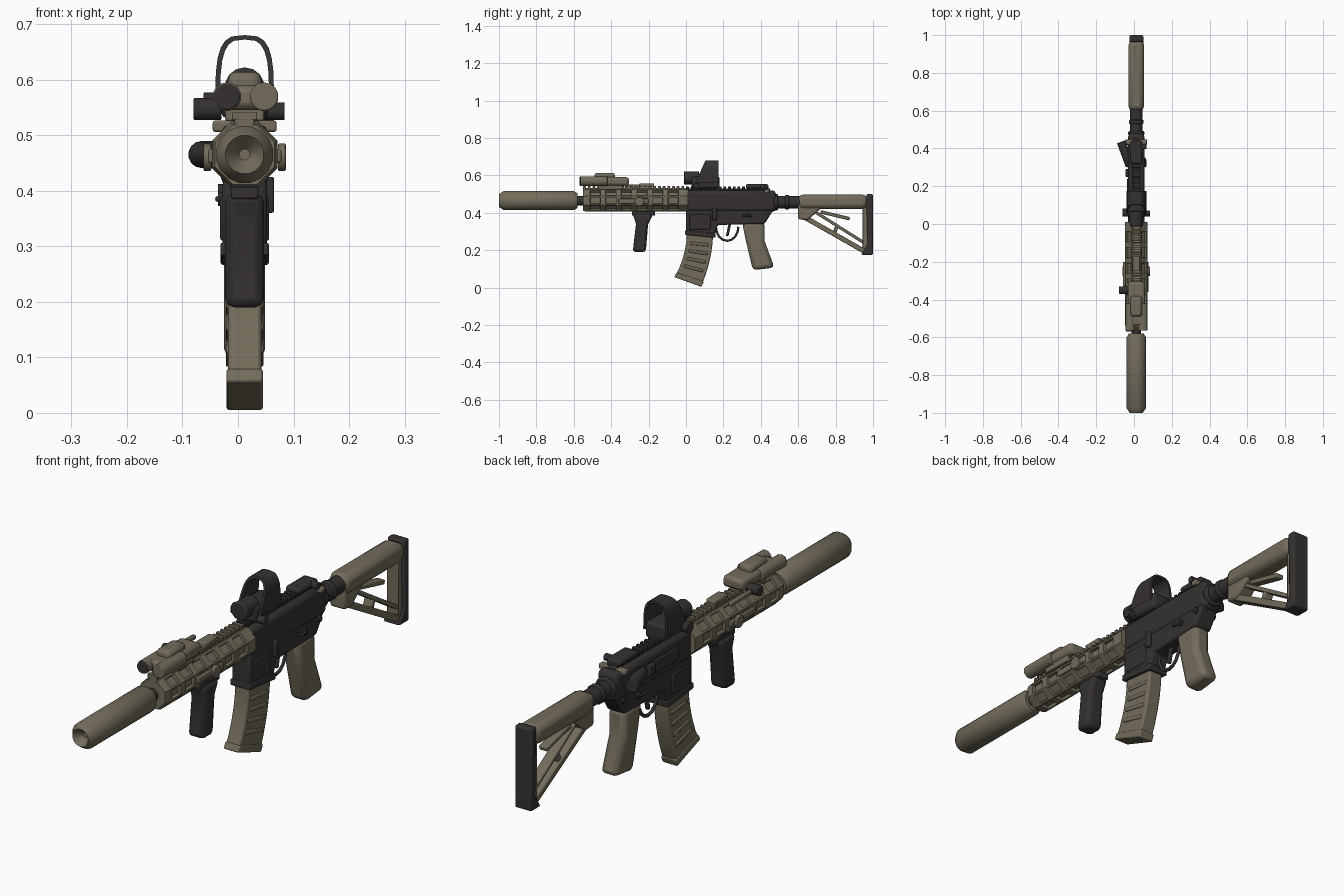
import bpy, bmesh, math
from mathutils import Vector, Matrix

cube = bpy.data.objects.get("Cube")
if cube:
    bpy.data.objects.remove(cube, do_unlink=True)


def material(name, rgb):
    mat = bpy.data.materials.new(name)
    mat.use_nodes = True
    mat.diffuse_color = (*rgb, 1)
    mat.node_tree.nodes["Principled BSDF"].inputs["Base Color"].default_value = (*rgb, 1)
    return mat


TAN = material("dusty tan", (.17, .15, .105))
DARK = material("charcoal", (.035, .03, .03))
CENTRE = .012
BORE = .465
parts = []


def finish(name, bm, mat, soft=0):
    bmesh.ops.recalc_face_normals(bm, faces=bm.faces[:])
    mesh = bpy.data.meshes.new(name)
    bm.to_mesh(mesh)
    bm.free()
    mesh.materials.append(mat)
    part = bpy.data.objects.new(name, mesh)
    bpy.context.collection.objects.link(part)
    if soft:
        bevel = part.modifiers.new("bevel", "BEVEL")
        bevel.width, bevel.segments, bevel.limit_method = soft, 2, "ANGLE"
    parts.append(part)


def prism(name, profile, width, mat, soft=.004, x=CENTRE):
    """Extrude a side profile of (y, z) points across x."""
    bm = bmesh.new()
    face = bm.faces.new([bm.verts.new((x - width / 2, y, z)) for y, z in profile])
    geom = bmesh.ops.extrude_face_region(bm, geom=[face])["geom"]
    moved = [item for item in geom if isinstance(item, bmesh.types.BMVert)]
    bmesh.ops.translate(bm, vec=(width, 0, 0), verts=moved)
    finish(name, bm, mat, soft)


def block(name, front, back, bottom, top, width, mat, soft=.004, x=CENTRE):
    profile = [(front, bottom), (back, bottom), (back, top), (front, top)]
    prism(name, profile, width, mat, soft, x)


def beam(name, start, end, thick, width, mat):
    start, end = Vector(start), Vector(end)
    side = (end - start).orthogonal().normalized() * thick / 2
    prism(name, [start + side, end + side, end - side, start - side], width, mat)


def limb(name, stations, width, mat, soft):
    """Downward part; each station is y, z, depth and tilt of the section."""
    front = [(y - d / 2, z + tilt * d / 2) for y, z, d, tilt in stations]
    back = [(y + d / 2, z - tilt * d / 2) for y, z, d, tilt in stations]
    prism(name, front + back[::-1], width, mat, soft)


def rod(name, start, end, radius, mat):
    start, end = Vector(start), Vector(end)
    turn = (end - start).to_track_quat("Z", "Y").to_matrix().to_4x4()
    bm = bmesh.new()
    bmesh.ops.create_cone(bm, cap_ends=True, segments=14, radius1=radius, radius2=radius,
                          depth=(end - start).length,
                          matrix=Matrix.Translation((start + end) / 2) @ turn)
    finish(name, bm, mat, soft=radius / 8)


def axial(name, front, back, radius, mat, x=CENTRE, z=BORE):
    rod(name, (x, front, z), (x, back, z), radius, mat)


def knob(name, inner, outer, y, z, radius, mat):
    rod(name, (inner, y, z), (outer, y, z), radius, mat)


def lathe(name, stations, sides, mat, sockets=()):
    """Rings of (y, radius) round the bore; socket bands get recessed panels."""
    bm = bmesh.new()
    angles = [math.tau * (i + .5) / sides for i in range(sides)]
    rings = [[bm.verts.new((CENTRE + r * math.cos(a), y, BORE + r * math.sin(a))) for a in angles]
             for y, r in stations]
    panels = []
    for band, (ring, following) in enumerate(zip(rings, rings[1:])):
        for i in range(sides):
            face = bm.faces.new((ring[i - 1], ring[i], following[i], following[i - 1]))
            if band in sockets:
                panels.append(face)
    bm.faces.new(rings[0])
    bm.faces.new(rings[-1])
    bmesh.ops.recalc_face_normals(bm, faces=bm.faces[:])
    if panels:
        bmesh.ops.inset_individual(bm, faces=panels, thickness=.01)
        bmesh.ops.inset_individual(bm, faces=panels, thickness=.002, depth=-.012)
    finish(name, bm, mat)


def toothed_rail(name, front, back, bottom, mat):
    block(name, front, back, bottom, bottom + .02, width=.036, mat=mat)
    pitch = .025
    for i in range(int((back - front) / pitch)):
        start = front + i * pitch
        block(name + "_tooth", start, start + pitch * .6, bottom + .015, bottom + .03,
              width=.045, mat=mat, soft=.002)


# Suppressor with dished face, and barrel
lathe("suppressor", [(-.97, .01), (-1, .035), (-.975, .052), (-.6, .052), (-.58, .04)], sides=16, mat=TAN)
axial("barrel", front=-.6, back=-.5, radius=.025, mat=DARK)

# Handguard: octagonal tube with recessed slots in regular bands
slot_count, guard_radius = 6, .064
bands = [(-.55, .058), (-.535, guard_radius)]
for i in range(slot_count):
    start = -.52 + i / 12
    bands += [(start, guard_radius), (start + .07, guard_radius)]
bands.append((.01, guard_radius))
lathe("handguard", bands, sides=8, mat=TAN, sockets=range(2, 2 + 2 * slot_count, 2))
toothed_rail("handguard_rail", front=-.55, back=0, bottom=.512, mat=TAN)
for side in (-1, 1):
    flank = CENTRE + side * .06
    knob("side_mount", flank, flank + side * .014, y=-.25, z=.46, radius=.025, mat=TAN)
    block("side_rail", front=-.36, back=-.2, bottom=.45, top=.475, width=.012, mat=TAN, x=flank)

# Foregrip
block("foregrip_mount", front=-.29, back=-.165, bottom=.385, top=.41, width=.05, mat=DARK)
limb("foregrip", [(-.23, .395, .11, 0), (-.235, .34, .065, 0), (-.25, .19, .07, 0)], width=.07,
     mat=DARK, soft=.016)

# Aiming module on the front rail, with twin emitters
block("module_body", front=-.54, back=-.305, bottom=.545, top=.59, width=.09, mat=TAN, soft=.014)
block("module_hump", front=-.49, back=-.38, bottom=.57, top=.614, width=.06, mat=TAN, soft=.014)
block("module_clamp", front=-.47, back=-.34, bottom=.525, top=.55, width=.07, mat=TAN)
for x in (-.02, .047):
    axial("emitter", front=-.565, back=-.42, radius=.026, mat=TAN, x=x, z=.569)
axial("dark_lens", front=-.569, back=-.56, radius=.024, mat=DARK, x=-.02, z=.569)
knob("module_knob", inner=-.03, outer=-.08, y=-.35, z=.547, radius=.02, mat=DARK)
block("clamp_lever", front=-.33, back=-.2, bottom=.535, top=.552, width=.016, mat=TAN, x=-.05)
block("cable_switch", front=-.25, back=-.17, bottom=.535, top=.556, width=.04, mat=TAN)

# Receiver
prism("lower_receiver", [(0, .42), (0, .285), (.15, .27), (.17, .335), (.42, .34), (.47, .42)],
      width=.08, mat=DARK, soft=.01)
block("upper_receiver", front=0, back=.48, bottom=.405, top=.52, width=.086, mat=DARK, soft=.018)
beam("magwell_lip", (-.005, .295), (.158, .278), thick=.024, width=.087, mat=DARK)
toothed_rail("receiver_rail", front=0, back=.45, bottom=.51, mat=DARK)
block("port_cover", front=.09, back=.24, bottom=.435, top=.488, width=.01, mat=DARK, x=-.032)
block("case_deflector", front=.25, back=.29, bottom=.44, top=.485, width=.03, mat=DARK, x=-.03)
rod("forward_assist", (-.022, .31, BORE), (-.068, .435, BORE), radius=.024, mat=DARK)
block("bolt_catch", front=.14, back=.165, bottom=.36, top=.425, width=.016, mat=DARK, x=.057)
for side in (-1, 1):
    wall, face = CENTRE + side * .03, CENTRE + side * .048
    knob("takedown_pin", wall, face, y=.43, z=.4, radius=.012, mat=DARK)
    knob("selector", wall, face, y=.34, z=.385, radius=.013, mat=DARK)
    block("selector_lever", front=.3, back=.345, bottom=.38, top=.39, width=.01, mat=DARK, x=face)
    block("magwell_panel", front=.02, back=.13, bottom=.31, top=.39, width=.008, mat=DARK,
          x=CENTRE + side * .04)
block("charging_handle", front=.42, back=.447, bottom=.506, top=.526, width=.115, mat=TAN)

# Trigger and its rounded guard
curve = bpy.data.curves.new("trigger_guard", "CURVE")
curve.dimensions, curve.bevel_depth, curve.bevel_resolution = "3D", .007, 1
spline = curve.splines.new("POLY")
spline.points.add(8)
for i, point in enumerate(spline.points):
    angle = math.pi * i / 8
    point.co = (CENTRE, .22 - .06 * math.cos(angle), .325 - .075 * math.sin(angle), 1)
curve.materials.append(DARK)
bpy.context.collection.objects.link(bpy.data.objects.new("trigger_guard", curve))
beam("trigger", (.235, .345), (.22, .275), thick=.014, width=.016, mat=DARK)

# Pistol grip
limb("pistol_grip", [(.36, .35, .12, 0), (.37, .25, .1, 0), (.415, .1, .115, -.12)], width=.074,
     mat=TAN, soft=.02)


# Curved magazine with ribs and floor plate
def magazine_station(t, depth=.14):
    return .075 - .065 * t * t, .3 - .27 * t, depth, .36 * t


limb("magazine", [magazine_station(i / 5) for i in range(6)], width=.06, mat=TAN, soft=.006)
limb("magazine_floor", [magazine_station(t, depth=.146) for t in (.9, 1)], width=.066, mat=TAN, soft=.005)
for i in range(4):
    y, z, depth, tilt = magazine_station(.25 + i * .16)
    reach = depth * .36
    beam("magazine_rib", (y - reach, z + tilt * reach), (y + reach, z - tilt * reach),
         thick=.016, width=.068, mat=TAN)

# Optic: base, battery housing and open hood
block("optic_base", front=.03, back=.18, bottom=.53, top=.595, width=.085, mat=DARK, soft=.012)
axial("optic_housing", front=-.012, back=.07, radius=.036, mat=DARK, z=.586)
knob("optic_knob", inner=.04, outer=.084, y=.055, z=.543, radius=.016, mat=DARK)
knob("optic_battery", inner=-.03, outer=-.062, y=.06, z=.555, radius=.022, mat=DARK)


def arch(bm, half_width, height, back):
    """Squared arch of vertices; the front edge leans back as it rises."""
    verts = []
    for i in range(13):
        angle = math.pi * i / 12
        x = math.copysign(abs(math.cos(angle)) ** .6, math.cos(angle)) * half_width
        rise = abs(math.sin(angle)) ** .6 * height
        verts.append(bm.verts.new((CENTRE + x, .174 if back else .05 + rise * .45, .56 + rise)))
    return verts


bm = bmesh.new()
loops = [arch(bm, *size, back) for size, back in
         (((.053, .12), False), ((.053, .12), True), ((.044, .112), True), ((.044, .112), False))]
for k, loop in enumerate(loops):
    previous = loops[k - 1]
    for i in range(len(loop) - 1):
        bm.faces.new((previous[i], previous[i + 1], loop[i + 1], loop[i]))
finish("optic_hood", bm, DARK)

# Folded rear sight
block("rear_sight", front=.32, back=.44, bottom=.53, top=.553, width=.06, mat=DARK, soft=.008)
knob("sight_dial", inner=.035, outer=.065, y=.41, z=.54, radius=.014, mat=DARK)

# Stock: buffer tube, cheek tube, triangular frame and butt pad
axial("buffer_tube", front=.47, back=.7, radius=.034, mat=DARK, z=.457)
for y, radius in ((.47, .044), (.53, .039)):
    axial("lock_ring", front=y, back=y + .022, radius=radius, mat=DARK, z=.457)
block("stock_tube", front=.6, back=.97, bottom=.42, top=.497, width=.084, mat=TAN, soft=.024)
prism("stock_front", [(.6, .45), (.6, .365), (.65, .36), (.74, .44)], width=.066, mat=TAN, soft=.01)
beam("stock_lower_strut", (.63, .378), (.965, .188), thick=.026, width=.05, mat=TAN)
beam("stock_upper_strut", (.69, .405), (.955, .238), thick=.016, width=.04, mat=TAN)
beam("stock_strut_tie", (.79, .285), (.81, .335), thick=.02, width=.038, mat=TAN)
beam("stock_latch", (.72, .405), (.875, .368), thick=.018, width=.035, mat=TAN)
block("stock_heel", front=.945, back=.975, bottom=.2, top=.46, width=.05, mat=TAN)
limb("butt_pad", [(.982, .5, .036, 0), (.985, .23, .03, 0), (.968, .175, .064, 0)], width=.074,
     mat=DARK, soft=.008)

# Shading
bpy.ops.object.select_all(action="DESELECT")
for part in parts:
    part.select_set(True)
bpy.context.view_layer.objects.active = parts[0]
bpy.ops.object.shade_smooth_by_angle(angle=math.radians(35))
